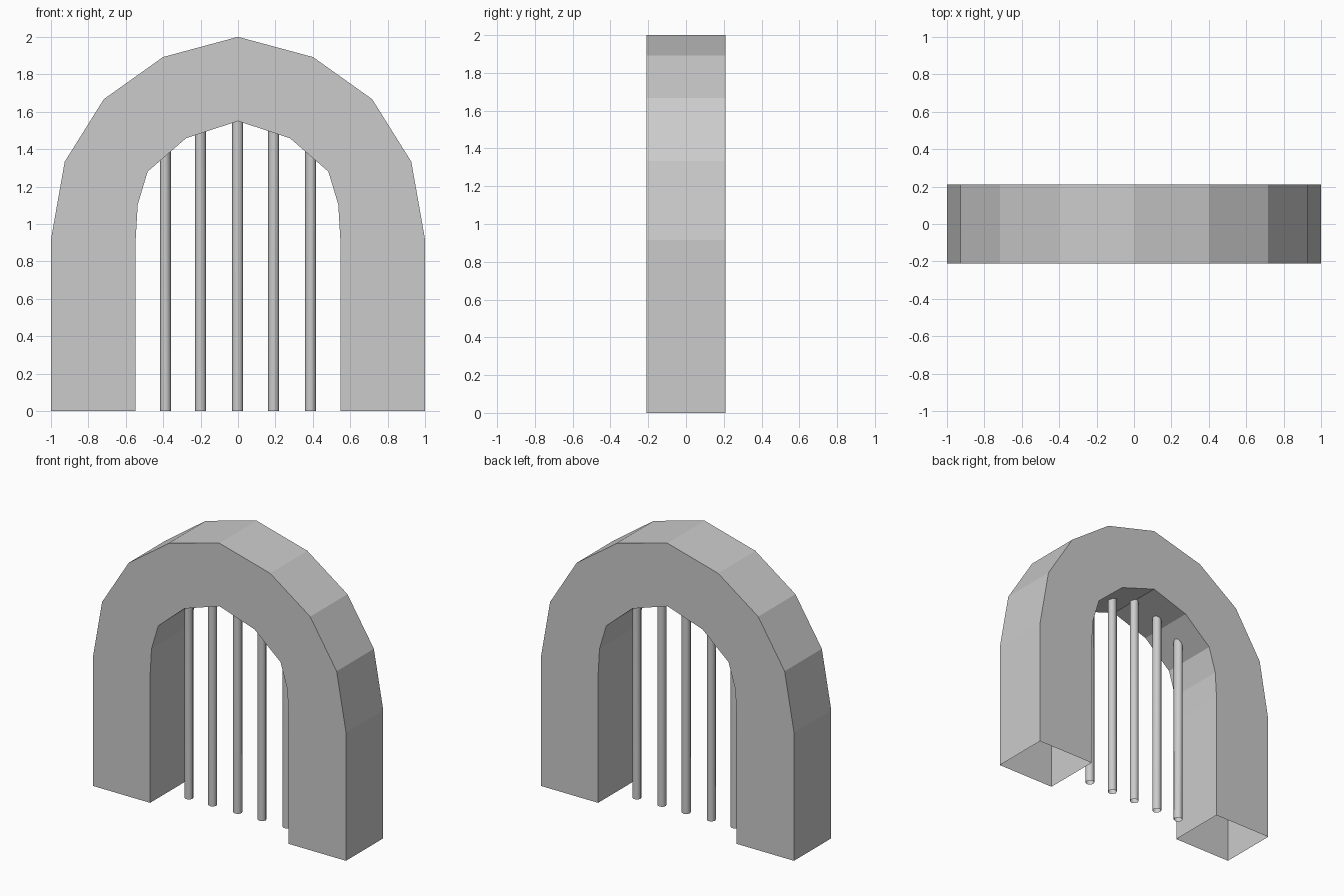
import bpy, bmesh, math

if "Cube" in bpy.data.objects:
    bpy.data.objects.remove(bpy.data.objects["Cube"])

HALF_DEPTH = 0.21
# Right half of the arch, foot to crown
OUTER = [(1, 0), (1, 0.915), (0.926, 1.333), (0.717, 1.667), (0.401, 1.892), (0, 2)]
INNER = [(0.547, 0), (0.547, 0.915), (0.536, 1.103), (0.483, 1.28), (0.277, 1.459), (0, 1.55)]


def finish(bm, name, smooth=False):
    bmesh.ops.recalc_face_normals(bm, faces=bm.faces)
    for f in bm.faces:
        f.smooth = smooth
    mesh = bpy.data.meshes.new(name)
    bm.to_mesh(mesh)
    bm.free()
    obj = bpy.data.objects.new(name, mesh)
    bpy.context.collection.objects.link(obj)
    return obj


def mirrored(half):
    return half + [(-x, z) for x, z in reversed(half[:-1])]


def soffit(x):
    # Height of the arch underside at x
    x = abs(x)
    for (x0, z0), (x1, z1) in zip(INNER[2:], INNER[3:]):
        if x1 <= x <= x0:
            return z0 + (z1 - z0) * (x0 - x) / (x0 - x1)
    return INNER[2][1]


# Arch: a four-sided section swept over the opening, hollow at the feet
bm = bmesh.new()
rings = []
for (ox, oz), (ix, iz) in zip(mirrored(OUTER), mirrored(INNER)):
    rings.append([bm.verts.new(p) for p in (
        (ox, -HALF_DEPTH, oz), (ox, HALF_DEPTH, oz),
        (ix, HALF_DEPTH, iz), (ix, -HALF_DEPTH, iz))])
for a, b in zip(rings, rings[1:]):
    for i in range(4):
        j = (i + 1) % 4
        bm.faces.new((a[i], a[j], b[j], b[i]))
finish(bm, "arch")

# Window bars: open round tubes trimmed to the underside of the arch
SIDES, RADIUS = 8, 0.03
for n, x in enumerate((-0.387, -0.2, -0.002, 0.19, 0.387)):
    bm = bmesh.new()
    low, high = [], []
    for k in range(SIDES):
        t = math.tau * k / SIDES
        px, py = x + RADIUS * math.cos(t), RADIUS * math.sin(t)
        low.append(bm.verts.new((px, py, 0)))
        high.append(bm.verts.new((px, py, soffit(px) + 0.003)))
    for k in range(SIDES):
        j = (k + 1) % SIDES
        bm.faces.new((low[k], low[j], high[j], high[k]))
    finish(bm, f"bar_{n + 1}", smooth=True)
